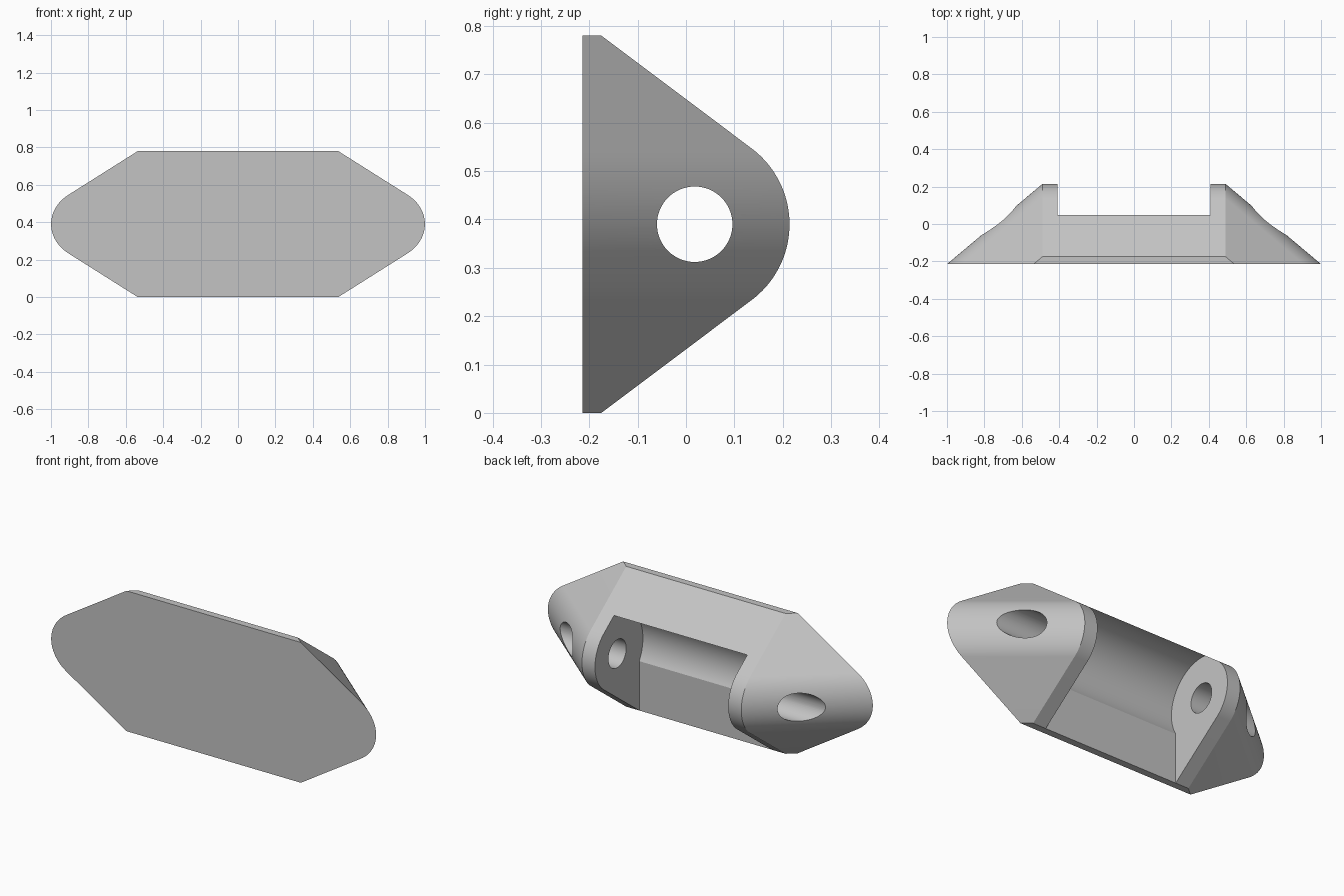
import bpy, bmesh
from math import radians, cos, sin, acos, atan2, degrees, hypot, sqrt

cube = bpy.data.objects.get("Cube")
if cube:
    bpy.data.objects.remove(cube, do_unlink=True)

FRONT, LIP, HEIGHT = -0.214, -0.175, 0.78   # mounting face, lip depth, height
PIN_Y, PIN_Z = 0.018, 0.39                  # pin axis
NOSE_R, CLEAR_R, HOLE_R = 0.196, 0.225, 0.078
EAR_OUT, EAR_IN = 0.49, 0.41                # ear faces along x
SLOPE = 1.19                                # end slope, x per y


def arc(radius, start, end, steps):
    angles = [radians(start + (end - start) * i / steps) for i in range(steps + 1)]
    return [(PIN_Y + radius * cos(a), PIN_Z + radius * sin(a)) for a in angles]


def make_object(name, bm):
    bmesh.ops.recalc_face_normals(bm, faces=bm.faces)
    mesh = bpy.data.meshes.new(name)
    bm.to_mesh(mesh)
    bm.free()
    obj = bpy.data.objects.new(name, mesh)
    bpy.context.collection.objects.link(obj)
    return obj


def prism(name, outline, half):
    """Extrude a (y, z) outline from -half to +half along x."""
    bm = bmesh.new()
    face = bm.faces.new([bm.verts.new((-half, y, z)) for y, z in outline])
    ext = bmesh.ops.extrude_face_region(bm, geom=[face])["geom"]
    verts = [v for v in ext if isinstance(v, bmesh.types.BMVert)]
    bmesh.ops.translate(bm, verts=verts, vec=(2 * half, 0, 0))
    obj = make_object(name, bm)
    obj.hide_render = True
    return obj


# Side profile: lip, slope tangent to the round nose, slope, lip
dy, dz = LIP - PIN_Y, HEIGHT - PIN_Z
tangent = degrees(atan2(dz, dy) - acos(NOSE_R / hypot(dy, dz)))
profile = [(LIP, 0)] + arc(NOSE_R, -tangent, tangent, 48) + [(LIP, HEIGHT)]

# Body: a trapezoid at each height, lofted, so the ends slope outwards
bm = bmesh.new()
rows = []
for y, z in profile:
    wide = EAR_OUT + SLOPE * (y - FRONT)
    corners = [(-wide, FRONT), (wide, FRONT), (EAR_OUT, y), (-EAR_OUT, y)]
    rows.append([bm.verts.new((cx, cy, z)) for cx, cy in corners])
for low, high in zip(rows, rows[1:]):
    for i in range(4):
        j = (i + 1) % 4
        bm.faces.new((low[i], low[j], high[j], high[i]))
bm.faces.new(rows[0])
bm.faces.new(rows[-1])
bmesh.ops.dissolve_limit(bm, angle_limit=radians(0.2), verts=bm.verts, edges=bm.edges)
body = make_object("hinge_bracket", bm)

# Cutters: round clearance with a flat floor below it, and the pin hole
floor_angle = 180 + degrees(acos((PIN_Y - LIP) / CLEAR_R))
recess = arc(CLEAR_R, floor_angle, 70, 48)
recess += [(0.5, recess[-1][1]), (0.5, -0.1), (LIP, -0.1)]
cutters = [prism("recess_cutter", recess, EAR_IN),
           prism("pin_hole_cutter", arc(HOLE_R, 0, 360, 64)[:-1], 1.2)]

bpy.context.view_layer.objects.active = body
for cutter in cutters:
    mod = body.modifiers.new(cutter.name, 'BOOLEAN')
    mod.operation = 'DIFFERENCE'
    mod.solver = 'EXACT'
    mod.object = cutter
    bpy.ops.object.modifier_apply(modifier=mod.name)
    bpy.data.objects.remove(cutter, do_unlink=True)

# Single grey finish
grey = bpy.data.materials.new("light_grey")
grey.use_nodes = True
color = (0.55, 0.55, 0.55, 1)
grey.diffuse_color = color
grey.node_tree.nodes["Principled BSDF"].inputs["Base Color"].default_value = color
body.data.materials.clear()
body.data.materials.append(grey)
for poly in body.data.polygons:
    poly.material_index = 0

bpy.ops.object.select_all(action='DESELECT')
body.select_set(True)
bpy.ops.object.shade_smooth_by_angle(angle=radians(25))
